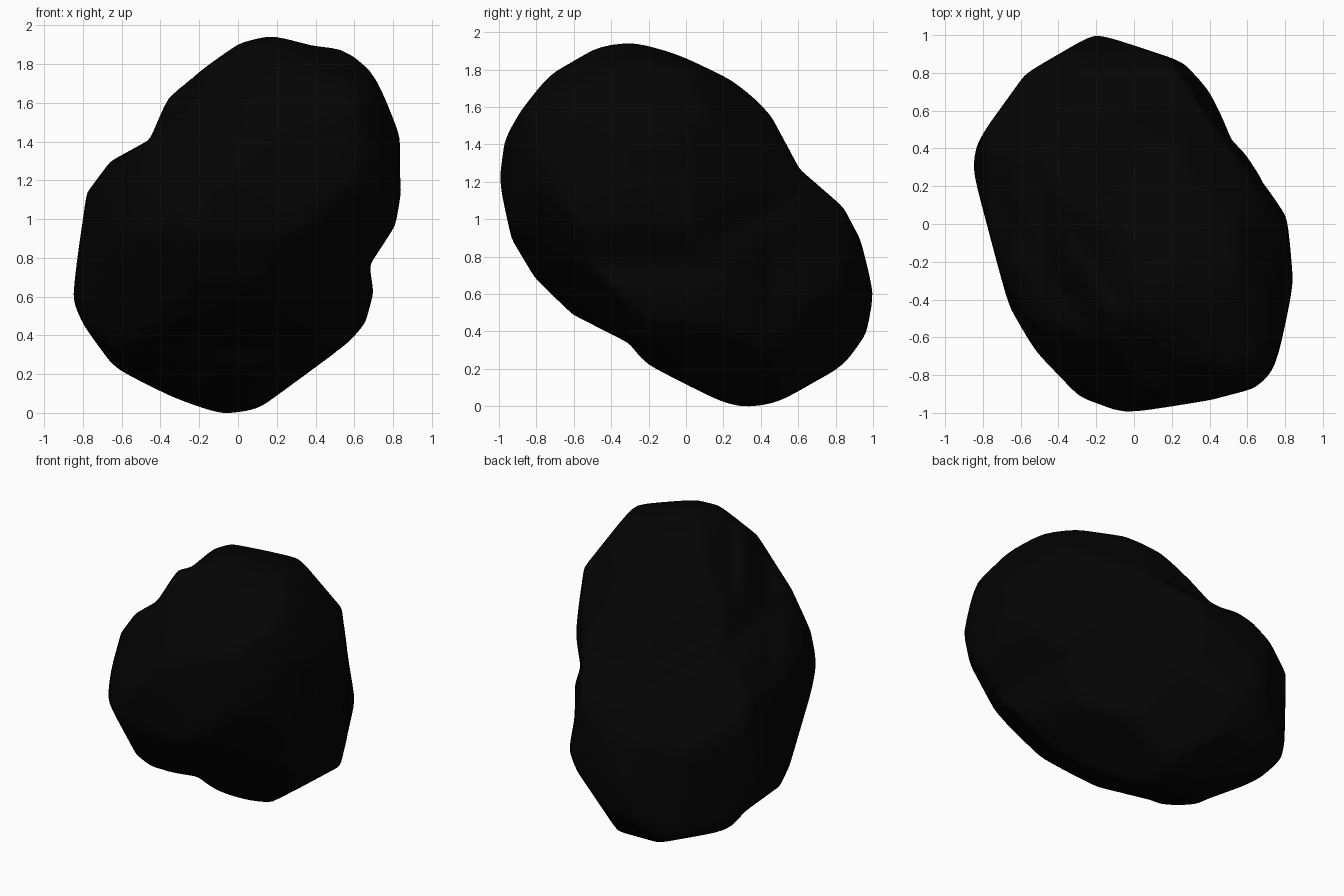
import bpy
import bmesh
from math import sin, cos, radians
from mathutils import Vector

default_cube = bpy.data.objects.get("Cube")
if default_cube:
    bpy.data.objects.remove(default_cube, do_unlink=True)

GROUND = Vector((0, 0, 0))
MIDDLE = Vector((0, 0, .975))
ROUNDNESS = 65      # lower values round the meeting edges more
ALLOWANCE = 1.013   # makes up for what the rounding takes away

# Upright and plan outlines of the lump
front_profile = [
    (.17, 1.95), (.38, 1.89), (.55, 1.88), (.64, 1.83), (.7, 1.75), (.83, 1.42),
    (.83, 1.25), (.84, 1.15), (.8, .97), (.67, .77), (.69, .63), (.65, .48),
    (.57, .36), (.12, .04), (-.08, 0), (-.2, .04), (-.6, .19), (-.75, .38),
    (-.85, .6), (-.77, 1.14), (-.65, 1.3), (-.45, 1.41), (-.35, 1.64),
    (-.2, 1.77), (0, 1.9)]
side_profile = [
    (-.3, 1.95), (-.5, 1.92), (-.7, 1.8), (-.87, 1.58), (-.98, 1.4), (-1, 1.25),
    (-.92, .9), (-.8, .7), (-.6, .5), (-.3, .35), (-.2, .22), (0, .08), (.3, 0),
    (.55, .04), (.8, .18), (.95, .4), (1, .6), (.92, .9), (.83, 1.07),
    (.6, 1.27), (.45, 1.55), (.28, 1.75), (0, 1.87)]
top_profile = [
    (-.2, 1), (.28, .84), (.4, .73), (.51, .44), (.6, .36), (.8, .04),
    (.84, -.3), (.73, -.8), (.63, -.86), (.4, -.92), (-.08, -1), (-.3, -.9),
    (-.5, -.7), (-.65, -.45), (-.85, .3), (-.83, .45), (-.75, .55), (-.58, .78)]

# Slanted outlines, measured from the middle
small_end_profile = [
    (-.04, .8), (.36, .73), (.64, .4), (.69, .04), (.73, -.17), (.63, -.58),
    (.21, -.8), (-.06, -.79), (-.25, -.64), (-.52, -.6), (-.63, -.5),
    (-.83, -.13), (-.72, .25), (-.63, .37), (-.5, .44), (-.37, .64),
    (-.29, .65), (-.15, .77)]
long_profile = [
    (-.32, 1.04), (.07, 1.07), (.2, 1.04), (.44, .85), (.65, .52), (.77, .26),
    (.82, .04), (.64, -.57), (.58, -.7), (.36, -.86), (.28, -.97), (-.17, -1.05),
    (-.42, -.98), (-.67, -.61), (-.73, -.48), (-.69, -.28), (-.69, -.08),
    (-.65, .04), (-.69, .26), (-.63, .65)]
underside_profile = [
    (-.36, .88), (-.09, .85), (.13, .75), (.31, .58), (.47, .4), (.62, .39),
    (.79, .2), (.93, 0), (.91, -.52), (.79, -.66), (.44, -.79), (.16, -.8),
    (-.18, -.72), (-.52, -.53), (-.82, -.23), (-.99, .04), (-1.04, .23),
    (-.96, .56), (-.76, .79), (-.58, .87)]


def profile_plane(profile, azimuth, elevation, origin):
    """Place a profile on a turned plane, measured from the body's middle."""
    a, e = radians(azimuth), radians(elevation)
    right = Vector((cos(a), sin(a), 0))
    up = Vector((-sin(e) * sin(a), sin(e) * cos(a), cos(e)))
    offset = MIDDLE - origin
    shift = Vector((offset.dot(right), offset.dot(up)))
    points = [(Vector(p) - shift) * ALLOWANCE for p in profile]
    edges = [(p, q - p) for p, q in zip(points, points[1:] + points[:1])]
    return right, up, edges


def reach(direction, plane):
    """Distance from the middle to the extruded profile in one direction."""
    right, up, edges = plane
    wx, wy = direction.dot(right), direction.dot(up)
    best = 0.0
    for start, edge in edges:
        turn = wx * edge.y - wy * edge.x
        if abs(turn) < 1e-9:
            continue
        along = (start.x * wy - start.y * wx) / turn
        distance = (start.x * edge.y - start.y * edge.x) / turn
        if -1e-6 <= along <= 1.000001 and distance > best:
            best = distance
    return best if best > 0 else 9.0


def rounded_reach(direction):
    """Blend the nearest profiles so that they meet in a rounded edge."""
    reaches = [reach(direction, plane) for plane in planes]
    nearest = min(reaches)
    total = sum((nearest / r) ** ROUNDNESS for r in reaches)
    return nearest * total ** (-1 / ROUNDNESS)


planes = [
    profile_plane(front_profile, 0, 0, GROUND),
    profile_plane(side_profile, 90, 0, GROUND),
    profile_plane(top_profile, 0, 90, GROUND),
    profile_plane(small_end_profile, 35, 25, MIDDLE),
    profile_plane(long_profile, 215, 25, MIDDLE),
    profile_plane(underside_profile, 145, -25, MIDDLE),
]

# Rocky body: a sphere trimmed by every profile
bm = bmesh.new()
bmesh.ops.create_icosphere(bm, subdivisions=6, radius=1)
for vert in bm.verts:
    direction = vert.co.normalized()
    vert.co = direction * rounded_reach(direction)

# Soften the worn ridges
bmesh.ops.smooth_vert(bm, verts=bm.verts, factor=0.5,
                      use_axis_x=True, use_axis_y=True, use_axis_z=True)

# Rest it on the ground
lowest = min(v.co.z for v in bm.verts)
bmesh.ops.translate(bm, verts=bm.verts, vec=(0, 0, -lowest))

mesh = bpy.data.meshes.new("rock_body")
bm.to_mesh(mesh)
bm.free()
rock = bpy.data.objects.new("rock_body", mesh)
bpy.context.collection.objects.link(rock)

# Near-black stone colour
stone = bpy.data.materials.new("black_stone")
stone.use_nodes = True
colour = (.0012, .0012, .0012, 1)
stone.diffuse_color = colour
stone.node_tree.nodes["Principled BSDF"].inputs["Base Color"].default_value = colour
mesh.materials.append(stone)

bpy.context.view_layer.objects.active = rock
rock.select_set(True)
bpy.ops.object.shade_smooth_by_angle(angle=radians(25))
